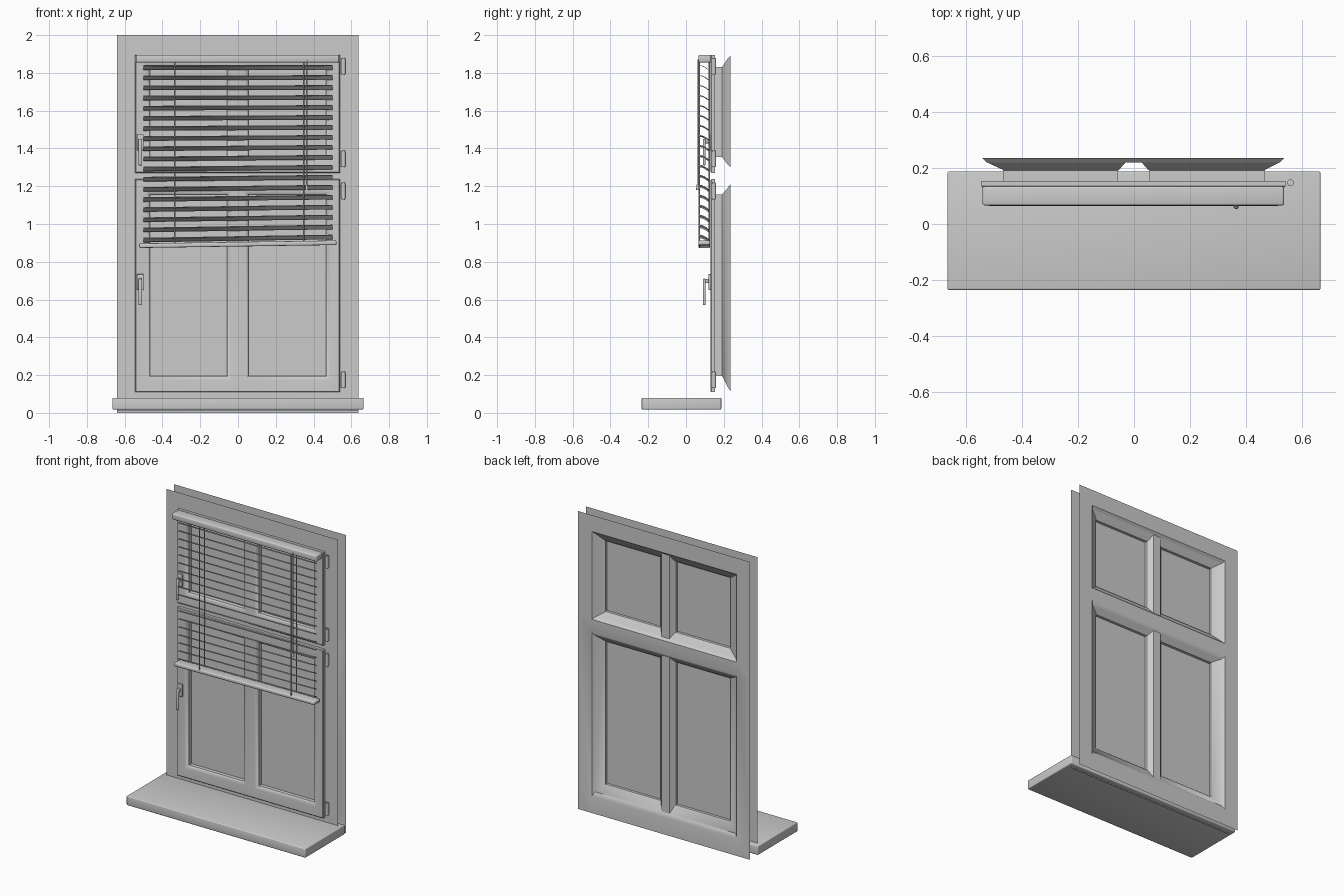
import bpy, bmesh, math

if "Cube" in bpy.data.objects:
    bpy.data.objects.remove(bpy.data.objects["Cube"])


def finish(name, bm, facing=0, smooth=True):
    """Weld, orient (facing = wanted sign of the y normal for open sheets) and link."""
    bmesh.ops.remove_doubles(bm, verts=bm.verts, dist=0.0004)
    bmesh.ops.recalc_face_normals(bm, faces=bm.faces)
    if facing and sum(f.normal.y * f.calc_area() for f in bm.faces) * facing < 0:
        bmesh.ops.reverse_faces(bm, faces=bm.faces)
    me = bpy.data.meshes.new(name)
    bm.to_mesh(me)
    bm.free()
    ob = bpy.data.objects.new(name, me)
    bpy.context.collection.objects.link(ob)
    if smooth:
        bpy.ops.object.select_all(action='DESELECT')
        ob.select_set(True)
        bpy.context.view_layer.objects.active = ob
        bpy.ops.object.shade_smooth_by_angle(angle=math.radians(40))
    return ob


def add_box(bm, x, y, z, bevel=0.0, segs=3):
    b = bmesh.new()
    bmesh.ops.create_cube(b, size=1)
    for v in b.verts:
        for i, (lo, hi) in enumerate((x, y, z)):
            v.co[i] = lo if v.co[i] < 0 else hi
    if bevel:
        bmesh.ops.bevel(b, geom=b.edges[:], offset=bevel, segments=segs, profile=0.5, affect='EDGES')
    tmp = bpy.data.meshes.new("tmp")
    b.to_mesh(tmp)
    b.free()
    bm.from_mesh(tmp)
    bpy.data.meshes.remove(tmp)


def box(name, x, y, z, bevel=0.0):
    bm = bmesh.new()
    add_box(bm, x, y, z, bevel)
    return finish(name, bm)


def add_rod(bm, x, y, z0, z1, r0, r1=None, n=10):
    r1 = r0 if r1 is None else r1
    res = bmesh.ops.create_cone(bm, cap_ends=True, segments=n, radius1=r0, radius2=r1, depth=z1 - z0)
    bmesh.ops.translate(bm, verts=res['verts'], vec=(x, y, (z0 + z1) / 2))


def quad(bm, *pts):
    bm.faces.new([bm.verts.new(p) for p in pts])


def sheet(bm, y, xs, zs, holes):
    """Flat grid at depth y, leaving out the listed (column, row) cells."""
    for i in range(len(xs) - 1):
        for j in range(len(zs) - 1):
            if (i, j) not in holes:
                a, b, c, d = xs[i], xs[i + 1], zs[j], zs[j + 1]
                quad(bm, (a, y, c), (b, y, c), (b, y, d), (a, y, d))


def loft(bm, rings):
    """Join successive rectangles (x0, x1, z0, z1, y)."""
    loops = [[(a, y, c), (b, y, c), (b, y, d), (a, y, d)] for a, b, c, d, y in rings]
    for p, q in zip(loops, loops[1:]):
        for k in range(4):
            n = (k + 1) % 4
            quad(bm, p[k], p[n], q[n], q[k])


FRONT, BACK = 0.153, 0.235
PANES_X = ((-0.465, -0.058), (0.055, 0.465))
# sash outline z, pane z, rear reveal inner z, rear opening z
SASHES = {
    "lower": ((0.11, 1.238), (0.195, 1.155), (0.14, 1.19), (0.115, 1.21)),
    "upper": ((1.27, 1.895), (1.355, 1.83), (1.315, 1.875), (1.30, 1.89)),
}

# Outer frame: front and rear skins with an opening for each sash
lo, up = SASHES["lower"], SASHES["upper"]
bm = bmesh.new()
sheet(bm, FRONT, (-0.64, -0.545, 0.54, 0.637), (0.01, *lo[0], *up[0], 2.0), {(1, 1), (1, 3)})
finish("frame_front", bm, -1)

bm = bmesh.new()
sheet(bm, BACK, (-0.64, -0.54, 0.535, 0.637), (0.0, *lo[3], *up[3], 2.0), {(1, 1), (1, 3)})
for outline, pane, inner, outer in SASHES.values():
    # flared rear reveal, glazing slopes and central bar
    loft(bm, [(-0.54, 0.535, *outer, BACK), (-0.525, 0.52, *inner, 0.22)])
    for (a, b), (c, d) in zip(PANES_X, ((-0.525, -0.03), (0.027, 0.52))):
        loft(bm, [(c, d, *inner, 0.22), (a - 0.006, b + 0.006, pane[0] - 0.006, pane[1] + 0.006, 0.195),
                  (a, b, *pane, 0.19), (a, b, *pane, 0.175)])
    sheet(bm, 0.22, (-0.03, 0.027), inner, set())
finish("frame_back", bm, 1)

# Sashes with rounded glazing edges, and their panes
for label, (outline, pane, inner, outer) in SASHES.items():
    bm = bmesh.new()
    g = 0.022
    xs = (-0.541, PANES_X[0][0] - g, PANES_X[0][1] + g, PANES_X[1][0] - g, PANES_X[1][1] + g, 0.536)
    zs = (outline[0] + 0.004, pane[0] - g, pane[1] + g, outline[1] - 0.004)
    sheet(bm, 0.131, xs, zs, {(1, 1), (3, 1)})
    loft(bm, [(-0.545, 0.54, *outline, FRONT), (-0.545, 0.54, *outline, 0.135),
              (xs[0], xs[-1], zs[0], zs[-1], 0.131)])
    for a, b in PANES_X:
        loft(bm, [(a - k, b + k, pane[0] - k, pane[1] + k, y)
                  for k, y in ((g, 0.131), (0.008, 0.137), (0, 0.146), (0, 0.175))])
    finish(label + "_sash", bm, -1)
    bm = bmesh.new()
    for px in PANES_X:
        sheet(bm, 0.172, px, pane, set())
    finish(label + "_glass", bm, -1, smooth=False)

# Window sill
box("sill", (-0.665, 0.665), (-0.235, 0.187), (0.018, 0.08), 0.006)

# Handles: back plate, neck and hanging lever
for label, top in (("lower", 0.735), ("upper", 1.475)):
    bm = bmesh.new()
    add_box(bm, (-0.535, -0.499), (0.118, 0.133), (top - 0.085, top), 0.004)
    add_box(bm, (-0.525, -0.509), (0.092, 0.12), (top - 0.048, top - 0.026), 0.004)
    add_box(bm, (-0.527, -0.507), (0.09, 0.104), (top - 0.165, top - 0.024), 0.005)
    finish(label + "_handle", bm)

# Hinges
bm = bmesh.new()
for z in (0.135, 1.135, 1.305, 1.795):
    add_rod(bm, 0.558, 0.147, z, z + 0.08, 0.012, n=16)
    add_rod(bm, 0.558, 0.147, z - 0.004, z + 0.084, 0.008, n=16)
finish("hinges", bm)

# Blind head rail and slightly tilted bottom rail
box("blind_head_rail", (-0.54, 0.535), (0.066, 0.135), (1.855, 1.896), 0.008)
rail = box("blind_bottom_rail", (-0.523, 0.521), (-0.031, 0.031), (-0.012, 0.012), 0.007)
rail.location = (0, 0.096, 0.893)
rail.rotation_euler.y = -0.015

# Blind slats: shallow arched strips, gradually going out of level downwards
bm = bmesh.new()
N = 18
for i in range(N):
    t = i / (N - 1)
    zc = 1.828 - 0.905 * t
    rise = 0.008 * t
    prof = [(0.074 + 0.044 * s, 0.011 - 0.022 * s + 0.016 * s * (1 - s)) for s in (0, 0.25, 0.5, 0.75, 1)]
    for (y0, z0), (y1, z1) in zip(prof, prof[1:]):
        quad(bm, (-0.5, y0, zc + z0 - rise), (0.5, y0, zc + z0 + rise),
             (0.5, y1, zc + z1 + rise), (-0.5, y1, zc + z1 - rise))
slats = finish("blind_slats", bm)
mod = slats.modifiers.new("thickness", 'SOLIDIFY')
mod.thickness = 0.003
mod.offset = 0

# Ladder cords in front of and behind the slats
bm = bmesh.new()
for x in (-0.335, 0.347):
    for y in (0.07, 0.124):
        add_rod(bm, x, y, 0.89, 1.86, 0.004, n=8)
finish("ladder_cords", bm)

# Pull cord with end knob
bm = bmesh.new()
add_rod(bm, 0.364, 0.064, 1.2, 1.87, 0.004, n=8)
add_rod(bm, 0.364, 0.062, 1.18, 1.21, 0.009, 0.005, n=12)
finish("pull_cord", bm)
